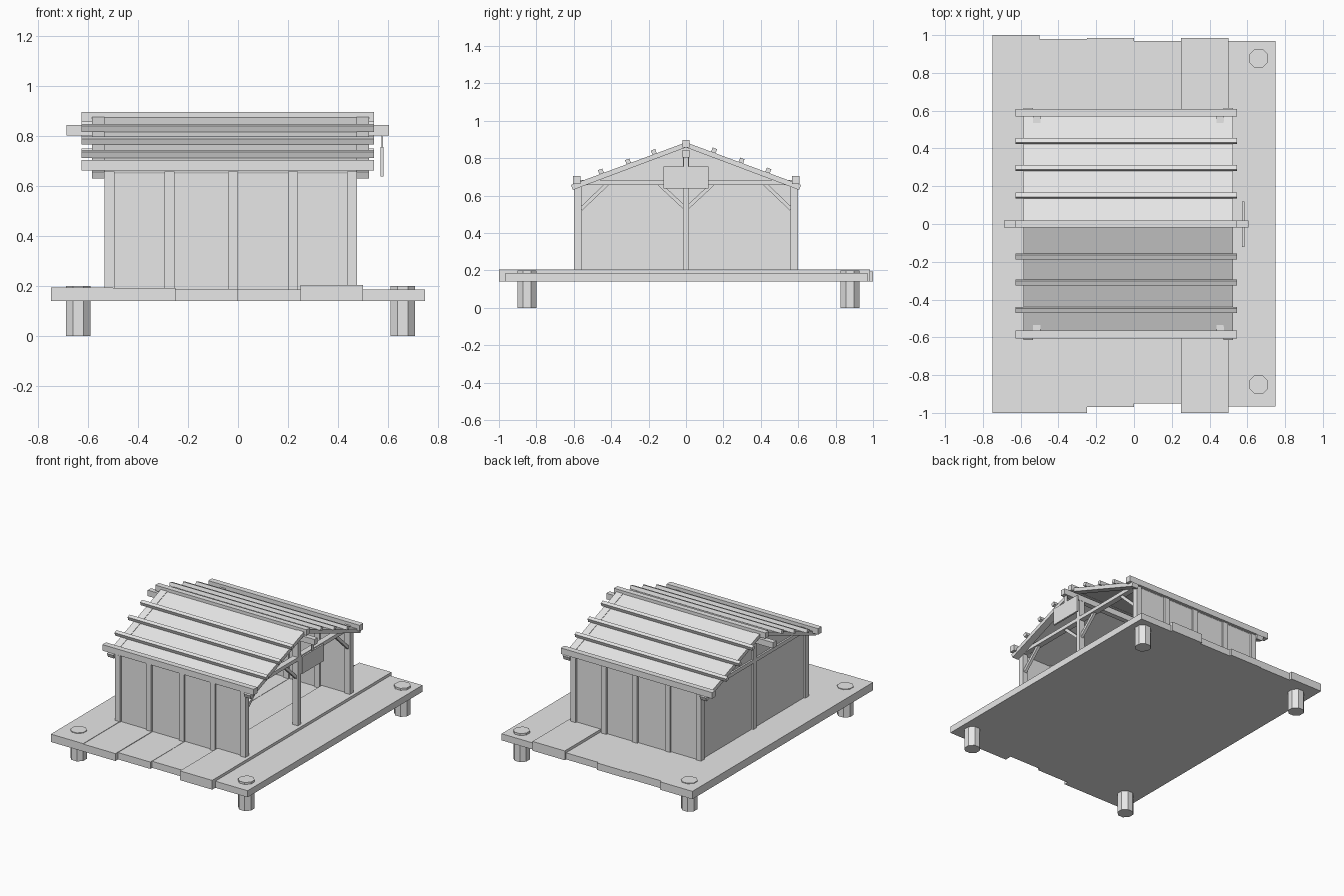
import bpy, bmesh, math
from mathutils import Matrix, Vector

cube = bpy.data.objects.get("Cube")
if cube:
    bpy.data.objects.remove(cube, do_unlink=True)

grey = bpy.data.materials.new("plain grey")
grey.use_nodes = True
grey.diffuse_color = (0.8, 0.8, 0.8, 1)
grey.node_tree.nodes["Principled BSDF"].inputs["Base Color"].default_value = (0.8, 0.8, 0.8, 1)


def finish(name, bm):
    bmesh.ops.recalc_face_normals(bm, faces=bm.faces)
    mesh = bpy.data.meshes.new(name)
    bm.to_mesh(mesh)
    bm.free()
    mesh.materials.append(grey)
    obj = bpy.data.objects.new(name, mesh)
    bpy.context.scene.collection.objects.link(obj)
    return obj


def box(name, x, y, z, tilt=0):
    """Box from three (min, max) ranges, turned about its own x axis."""
    bm = bmesh.new()
    ranges = (x, y, z)
    size = [b - a for a, b in ranges]
    centre = Vector([(a + b) / 2 for a, b in ranges])
    bmesh.ops.create_cube(bm, size=1, matrix=Matrix.Translation(centre)
                          @ Matrix.Rotation(tilt, 4, 'X') @ Matrix.Diagonal((*size, 1)))
    return finish(name, bm)


def extrude_x(name, x, outline):
    """Prism along x from a (y, z) outline."""
    bm = bmesh.new()
    face = bm.faces.new([bm.verts.new((x[0], y, z)) for y, z in outline])
    ret = bmesh.ops.extrude_face_region(bm, geom=[face])
    moved = [v for v in ret["geom"] if isinstance(v, bmesh.types.BMVert)]
    bmesh.ops.translate(bm, verts=moved, vec=(x[1] - x[0], 0, 0))
    return finish(name, bm)


def beam(name, x, start, end, width):
    """Slanted timber between two (y, z) points."""
    a, b = Vector(start), Vector(end)
    side = (b - a).orthogonal().normalized() * width / 2
    return extrude_x(name, x, [a + side, b + side, b - side, a - side])


# Deck planks with uneven ends and heights
BASE = 0.14
planks = [(-1, 1, 0.195), (-1, 0.98, 0.192), (-0.97, 0.985, 0.188),
          (-0.95, 0.97, 0.186), (-1, 0.985, 0.205), (-0.965, 0.97, 0.186)]
for i, (y0, y1, top) in enumerate(planks):
    x0 = -0.75 + i * 0.25
    box("deck_plank", (x0, x0 + 0.25), (y0, y1), (BASE, top))

# Octagonal piles
for x in (-0.64, 0.66):
    for y in (-0.85, 0.877):
        bm = bmesh.new()
        bmesh.ops.create_cone(bm, cap_ends=True, segments=8, radius1=0.054, radius2=0.054,
                              depth=0.2, matrix=Matrix.Translation((x, y, 0.1))
                              @ Matrix.Rotation(math.pi / 8, 4, 'Z'))
        finish("pile", bm)

# Walls, wall posts and top plates
FLOOR, PLATE, PLATE_TOP = 0.18, 0.658, 0.684
BACK, FRONT = (-0.535, -0.495), (0.436, 0.476)
for s in (-1, 1):
    for x in (-0.535, -0.295, -0.04, 0.2, 0.436):
        box("wall_post", (x, x + 0.04), sorted((s * 0.558, s * 0.598)), (FLOOR, PLATE))
    box("side_wall", (-0.52, 0.46), sorted((s * 0.568, s * 0.585)), (FLOOR, PLATE))
    box("wall_plate", (-0.535, 0.476), sorted((s * 0.558, s * 0.59)), (PLATE, PLATE_TOP - 0.015))
extrude_x("back_wall", (-0.523, -0.505),
          [(-0.58, FLOOR), (0.58, FLOOR), (0.58, 0.655), (0, 0.865), (-0.58, 0.655)])

# Gable frames
for x in (BACK, FRONT):
    box("tie_beam", x, (-0.57, 0.57), (PLATE, PLATE_TOP))
    box("centre_post", x, (-0.017, 0.017), (FLOOR, 0.81))
for s in (-1, 1):
    brace_x = (0.446, 0.466)
    beam("inner_brace", brace_x, (s * 0.01, 0.538), (s * 0.145, 0.664), 0.02)
    beam("outer_brace", brace_x, (s * 0.562, 0.528), (s * 0.42, 0.664), 0.02)

# Roof rafters and sheets
APEX, SLOPE = 0.885, 0.37
pitch = math.atan(SLOPE)


def slope_strip(name, x, s, edge, drop, thick):
    top = APEX - drop
    extrude_x(name, x, [(0, top), (s * edge, top - SLOPE * edge),
                        (s * (edge - thick * SLOPE), top - SLOPE * edge - thick),
                        (0, top - thick)])


for s in (-1, 1):
    for x in ((-0.585, -0.535), (0.475, 0.525)):
        slope_strip("rafter", x, s, 0.615, 0, 0.027)
    slope_strip("roof_sheet", (-0.536, 0.476), s, 0.59, 0.003, 0.016)

# Purlins, eave rails and ridge
PURLIN_X = (-0.628, 0.545)
for y in (-0.455, -0.31, -0.172, 0.15, 0.297, 0.44):
    z = APEX - SLOPE * abs(y) + 0.012
    box("purlin", PURLIN_X, (y - 0.0125, y + 0.0125), (z - 0.0125, z + 0.0125),
        -math.copysign(pitch, y))
for y in (-0.585, 0.588):
    box("eave_rail", PURLIN_X, (y - 0.02, y + 0.02), (0.662, 0.704))
box("ridge_cap", PURLIN_X, (-0.019, 0.019), (0.857, 0.897))
box("ridge_beam", (-0.687, 0.605), (-0.018, 0.018), (0.804, 0.845))

# Hanging sign board
box("sign_board", (0.572, 0.584), (-0.121, 0.119), (0.638, 0.757))
box("sign_strap", (0.575, 0.581), (-0.014, 0.014), (0.75, 0.806))
